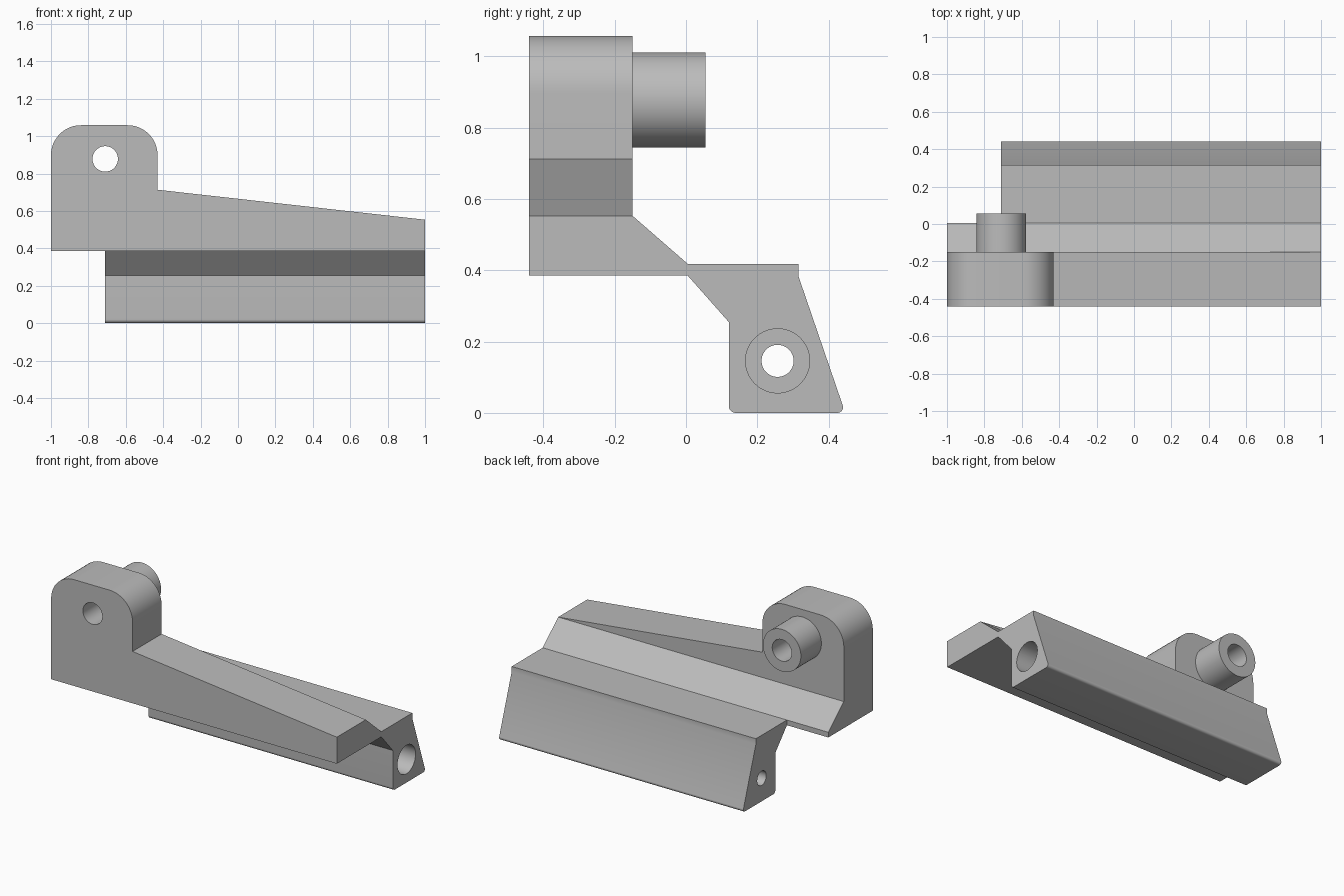
import bpy, bmesh, math
from mathutils import Vector, Matrix

cube = bpy.data.objects.get("Cube")
if cube:
    bpy.data.objects.remove(cube, do_unlink=True)

grey = bpy.data.materials.new("plain grey")
grey.use_nodes = True
GREY = (0.5, 0.5, 0.5, 1)
grey.diffuse_color = GREY
grey.node_tree.nodes["Principled BSDF"].inputs["Base Color"].default_value = GREY


def finish(name, bm):
    bmesh.ops.recalc_face_normals(bm, faces=bm.faces)
    mesh = bpy.data.meshes.new(name)
    bm.to_mesh(mesh)
    bm.free()
    mesh.materials.append(grey)
    obj = bpy.data.objects.new(name, mesh)
    bpy.context.collection.objects.link(obj)
    return obj


def rounded(points, steps=12):
    """Replace each corner (u, v, radius) having a radius with a tangent arc."""
    out = []
    for i, (u, v, r) in enumerate(points):
        p = Vector((u, v))
        if not r:
            out.append(p)
            continue
        a = (Vector(points[i - 1][:2]) - p).normalized()
        b = (Vector(points[(i + 1) % len(points)][:2]) - p).normalized()
        half = a.angle(b) / 2
        centre = p + (a + b).normalized() * r / math.sin(half)
        start = p + a * r / math.tan(half) - centre
        end = p + b * r / math.tan(half) - centre
        sweep = start.angle(end)
        for k in range(steps + 1):
            t = k / steps
            w = start * math.sin((1 - t) * sweep) + end * math.sin(t * sweep)
            out.append(centre + w / math.sin(sweep))
    return out


def prism(name, points, axis, lo, hi):
    """Extrude a profile along x (profile in y, z) or along y (profile in x, z)."""
    def place(p, d):
        return (d, p.x, p.y) if axis == "x" else (p.x, d, p.y)
    bm = bmesh.new()
    face = bm.faces.new([bm.verts.new(place(p, lo)) for p in rounded(points)])
    new = bmesh.ops.extrude_face_region(bm, geom=[face])["geom"]
    shift = Vector(place(Vector((0, 0)), hi - lo))
    bmesh.ops.translate(bm, vec=shift, verts=[v for v in new if isinstance(v, bmesh.types.BMVert)])
    return finish(name, bm)


def cylinder(name, axis, u, v, radius, lo, hi):
    mid = (lo + hi) / 2
    spot = (mid, u, v) if axis == "x" else (u, mid, v)
    turn = Matrix.Rotation(math.pi / 2, 4, "Y" if axis == "x" else "X")
    bm = bmesh.new()
    bmesh.ops.create_cone(bm, cap_ends=True, segments=64, radius1=radius, radius2=radius,
                          depth=hi - lo, matrix=Matrix.Translation(spot) @ turn)
    return finish(name, bm)


def combine(target, other, operation):
    mod = target.modifiers.new(operation.lower(), "BOOLEAN")
    mod.operation, mod.object, mod.solver = operation, other, "EXACT"
    bpy.context.view_layer.update()
    mesh = bpy.data.meshes.new_from_object(target.evaluated_get(bpy.context.evaluated_depsgraph_get()))
    target.modifiers.clear()
    target.data = mesh
    bpy.data.objects.remove(other, do_unlink=True)


# Tapered arm with its rounded upright lug
bracket = prism("bracket", [(-1, 0.387, 0), (1, 0.387, 0), (1, 0.555, 0), (-0.43, 0.715, 0),
                            (-0.43, 1.06, 0.16), (-1, 1.06, 0.16)], "y", -0.44, -0.15)

# Sloped web behind the arm
web = prism("web", [(-0.15, 0.387, 0), (0.005, 0.387, 0), (0.005, 0.42, 0), (-0.15, 0.555, 0)],
            "x", -1, 1)

# Hinge bar hanging at the back
bar = prism("hinge_bar", [(0.005, 0.387, 0), (0.12, 0.257, 0), (0.12, 0.002, 0.02),
                          (0.447, 0.002, 0.016), (0.315, 0.387, 0), (0.315, 0.42, 0),
                          (0.005, 0.42, 0)], "x", -0.71, 1)

# Boss on the back of the lug
boss = cylinder("boss", "y", -0.71, 0.88, 0.133, -0.2, 0.055)

for part in (web, bar, boss):
    combine(bracket, part, "UNION")

# Bore through lug and boss, then the stepped bore along the bar
for cutter in (cylinder("lug_bore", "y", -0.71, 0.88, 0.068, -0.6, 0.2),
               cylinder("pin_bore", "x", 0.257, 0.148, 0.045, -0.9, 1.1),
               cylinder("wide_bore", "x", 0.257, 0.148, 0.09, -0.5, 1.1)):
    combine(bracket, cutter, "DIFFERENCE")

# Rest exactly on the ground
low = min(v.co.z for v in bracket.data.vertices)
bracket.data.transform(Matrix.Translation((0, 0, -low)))

bpy.ops.object.select_all(action="DESELECT")
bracket.select_set(True)
bpy.context.view_layer.objects.active = bracket
bpy.ops.object.shade_smooth_by_angle(angle=math.radians(30))
